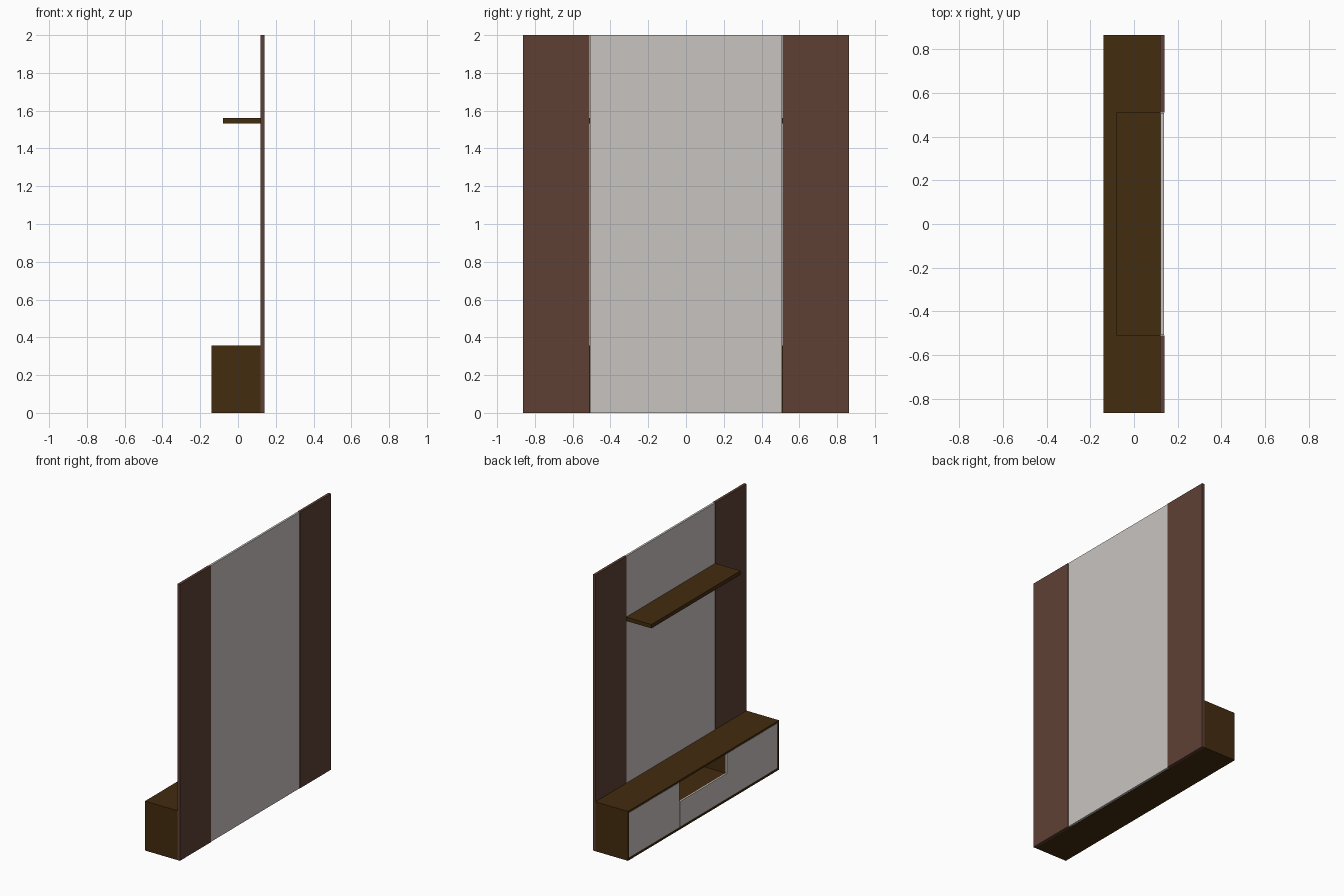
import bpy, bmesh

if "Cube" in bpy.data.objects:
    bpy.data.objects.remove(bpy.data.objects["Cube"])


def material(name, rgb):
    m = bpy.data.materials.new(name)
    m.diffuse_color = (*rgb, 1)
    m.use_nodes = True
    m.node_tree.nodes["Principled BSDF"].inputs["Base Color"].default_value = m.diffuse_color
    return m


WALNUT = material("dark walnut", (0.056, 0.025, 0.005))
RED_BROWN = material("red brown", (0.112, 0.051, 0.036))
GREY = material("warm light grey", (0.584, 0.552, 0.527))


def board(name, x, y, z, mat):
    """Flat board given by its (min, max) range on each axis."""
    bm = bmesh.new()
    bmesh.ops.create_cube(bm, size=1)
    for v in bm.verts:
        v.co = [r[0] if c < 0 else r[1] for c, r in zip(v.co, (x, y, z))]
    me = bpy.data.meshes.new(name)
    bm.to_mesh(me)
    bm.free()
    me.materials.append(mat)
    ob = bpy.data.objects.new(name, me)
    bpy.context.collection.objects.link(ob)
    return ob


def pair(name, x, y, z, mat):
    """A board and its mirror image across y = 0."""
    board(name + "_left", x, y, z, mat)
    board(name + "_right", x, (-y[1], -y[0]), z, mat)


W = 0.864        # half width
FRONT, WALL, BACK = -0.14, 0.12, 0.14
H, T = 0.358, 0.014   # cabinet height, board thickness
BAY = 0.27       # half width of the middle bay

# Wall panels
pair("side_panel", (WALL, BACK), (0.51, W), (0, 2), RED_BROWN)
board("centre_panel", (WALL + 0.002, BACK - 0.003), (-0.507, 0.507), (0, 2), GREY)

# Floating shelf
board("wall_shelf", (-0.08, WALL + 0.002), (-0.51, 0.51), (1.532, 1.56), WALNUT)

# Cabinet carcass
board("cabinet_top", (FRONT, WALL), (-W, W), (H - T, H), WALNUT)
board("cabinet_bottom", (FRONT, WALL), (-W, W), (0, T), WALNUT)
pair("cabinet_side", (FRONT, WALL), (W - T, W), (T, H - T), WALNUT)
pair("divider", (FRONT + 0.012, WALL - 0.01), (BAY, BAY + T), (T, H - T), WALNUT)
board("cabinet_back", (WALL - 0.01, WALL), (-W + T, W - T), (T, H - T), WALNUT)
board("niche_floor", (FRONT + 0.012, WALL - 0.01), (-BAY, BAY), (0.185, 0.199), WALNUT)

# Door and drawer fronts
pair("door_front", (FRONT + 0.001, FRONT + 0.012), (BAY + 0.002, W - T - 0.002),
     (T + 0.002, H - T - 0.002), GREY)
board("drawer_front", (FRONT + 0.001, FRONT + 0.012), (-BAY, BAY), (T + 0.002, 0.2), GREY)
